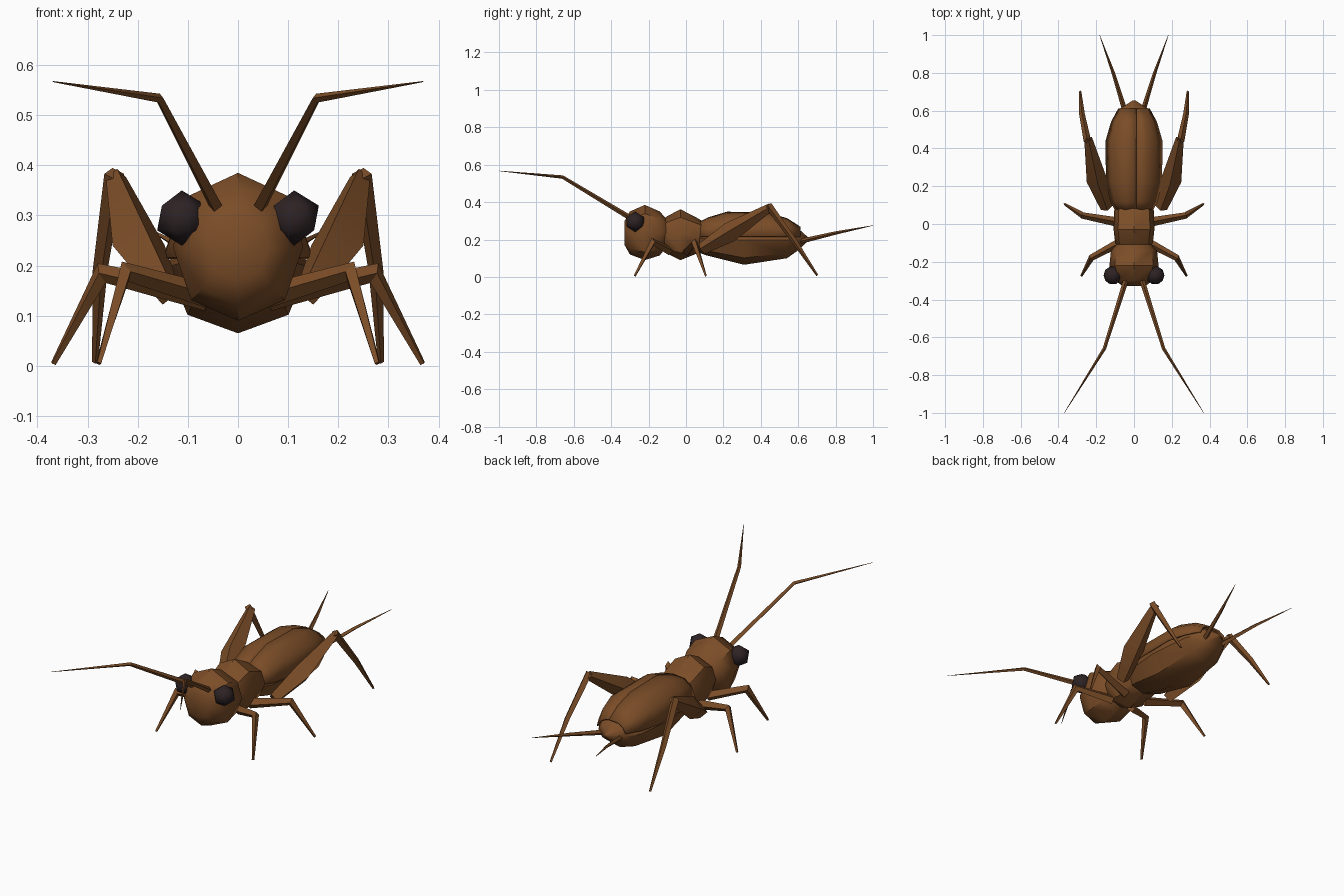
import bpy, math
from mathutils import Vector

if "Cube" in bpy.data.objects:
    bpy.data.objects.remove(bpy.data.objects["Cube"])


def material(name, rgb):
    m = bpy.data.materials.new(name)
    m.diffuse_color = (*rgb, 1)
    m.use_nodes = True
    m.node_tree.nodes["Principled BSDF"].inputs["Base Color"].default_value = m.diffuse_color
    return m


BROWN = material("warm brown", (0.2, 0.075, 0.021))
BLACK = material("dark eye", (0.026, 0.016, 0.018))


def make(name, verts, faces, mat=BROWN, angle=40):
    me = bpy.data.meshes.new(name)
    me.from_pydata([tuple(v) for v in verts], [], faces)
    ob = bpy.data.objects.new(name, me)
    bpy.context.collection.objects.link(ob)
    me.materials.append(mat)
    bpy.ops.object.select_all(action='DESELECT')
    ob.select_set(True)
    bpy.context.view_layer.objects.active = ob
    bpy.ops.object.mode_set(mode='EDIT')
    bpy.ops.mesh.select_all(action='SELECT')
    bpy.ops.mesh.normals_make_consistent(inside=False)
    bpy.ops.object.mode_set(mode='OBJECT')
    bpy.ops.object.shade_smooth_by_angle(angle=math.radians(angle))
    return ob


def skin(rings, n):
    """Side faces and end caps joining rings of n points."""
    faces = [(r * n + i, r * n + (i + 1) % n, (r + 1) * n + (i + 1) % n, (r + 1) * n + i)
             for r in range(rings - 1) for i in range(n)]
    return faces + [tuple(range(n)), tuple(range((rings - 1) * n, rings * n))]


# Cross-section: pointed top and bottom, broad shoulders
SECTION = [(0, 1), (.78, .68), (1, 0), (.72, -.72), (0, -1), (-.72, -.72), (-1, 0), (-.78, .68)]


def body(name, rings):
    """Loft of (y, half width, bottom z, top z)."""
    verts = [(sx * w, y, (lo + hi) / 2 + sz * (hi - lo) / 2)
             for y, w, lo, hi in rings for sx, sz in SECTION]
    return make(name, verts, skin(len(rings), len(SECTION)))


def limb(name, side, path):
    """Four-sided tapering tube through (x, y, z, radius), mirrored by side."""
    pts = [Vector((p[0] * side, p[1], p[2])) for p in path]
    verts = []
    for i, p in enumerate(pts):
        d1 = (p - pts[max(i - 1, 0)]).normalized()
        d2 = (pts[min(i + 1, len(pts) - 1)] - p).normalized()
        t = (d1 + d2).normalized()
        u = t.cross(Vector((0, 0, 1))).normalized()
        v = u.cross(t)
        stretch = 1 / max(t.dot(d2 if d2.length else d1), .6)
        r = path[i][3]
        verts += [p + u * r, p + v * r * stretch, p - u * r, p - v * r * stretch]
    return make(name, verts, skin(len(pts), 4), angle=20)


# Body segments
body("head", [(-.328, .06, .17, .30), (-.30, .10, .12, .35), (-.22, .13, .09, .385),
              (-.14, .122, .115, .35), (-.105, .09, .16, .31)])
body("thorax", [(-.125, .085, .15, .30), (-.10, .10, .125, .325), (-.03, .108, .09, .362),
                (.07, .105, .13, .31), (.11, .08, .16, .28)])
body("abdomen", [(.04, .085, .14, .28), (.11, .115, .115, .295), (.31, .14, .065, .33),
                 (.54, .118, .10, .295), (.61, .075, .15, .25), (.655, .006, .195, .21)])

# Folded wing covers hugging the upper abdomen
WING = [(.06, .09, .285), (.12, .122, .315), (.22, .145, .345), (.44, .147, .34),
        (.54, .118, .31), (.61, .08, .265)]
for side, label in ((1, "right"), (-1, "left")):
    verts = []
    for y, w, top in WING:
        low = .215
        for fx, fz in ((0, 1), (.45, .92), (.8, .62), (1, 0)):
            x = .012 if fx == 0 else side * w * fx
            verts.append((x, y, low + (top - low) * fz))
    faces = []
    for r in range(len(WING) - 1):
        for c in range(3):
            a = r * 4 + c
            quad = (a, a + 1, a + 5, a + 4)
            faces.append(quad if side < 0 else quad[::-1])
    wing = make(label + "_wing_cover", verts, faces)
    thick = wing.modifiers.new("thickness", 'SOLIDIFY')
    thick.thickness = .008
    thick.offset = 0

# Paired limbs, feelers and eyes
for side, label in ((1, "right"), (-1, "left")):
    limb(label + "_front_leg", side, [(.06, -.09, .14, .024), (.225, -.178, .188, .017),
                                      (.278, -.274, .005, .006)])
    limb(label + "_middle_leg", side, [(.06, .005, .135, .026), (.272, .045, .185, .017),
                                       (.368, .106, .005, .006)])
    limb(label + "_hind_thigh", side, [(.145, .085, .15, .032), (.198, .235, .24, .054),
                                       (.243, .455, .375, .021)])
    limb(label + "_hind_shin", side, [(.247, .44, .383, .02), (.275, .58, .19, .015),
                                      (.285, .702, .008, .006)])
    limb(label + "_antenna", side, [(.045, -.305, .32, .014), (.157, -.66, .534, .009),
                                    (.369, -1.0, .567, .001)])
    limb(label + "_tail_feeler", side, [(.045, .59, .185, .014), (.11, .80, .235, .009),
                                        (.182, 1.0, .275, .001)])
    bpy.ops.mesh.primitive_ico_sphere_add(subdivisions=1, radius=.055,
                                          location=(side * .112, -.272, .295))
    eye = bpy.context.object
    eye.name = label + "_eye"
    eye.data.materials.append(BLACK)
    bpy.ops.object.shade_smooth_by_angle(angle=math.radians(50))
